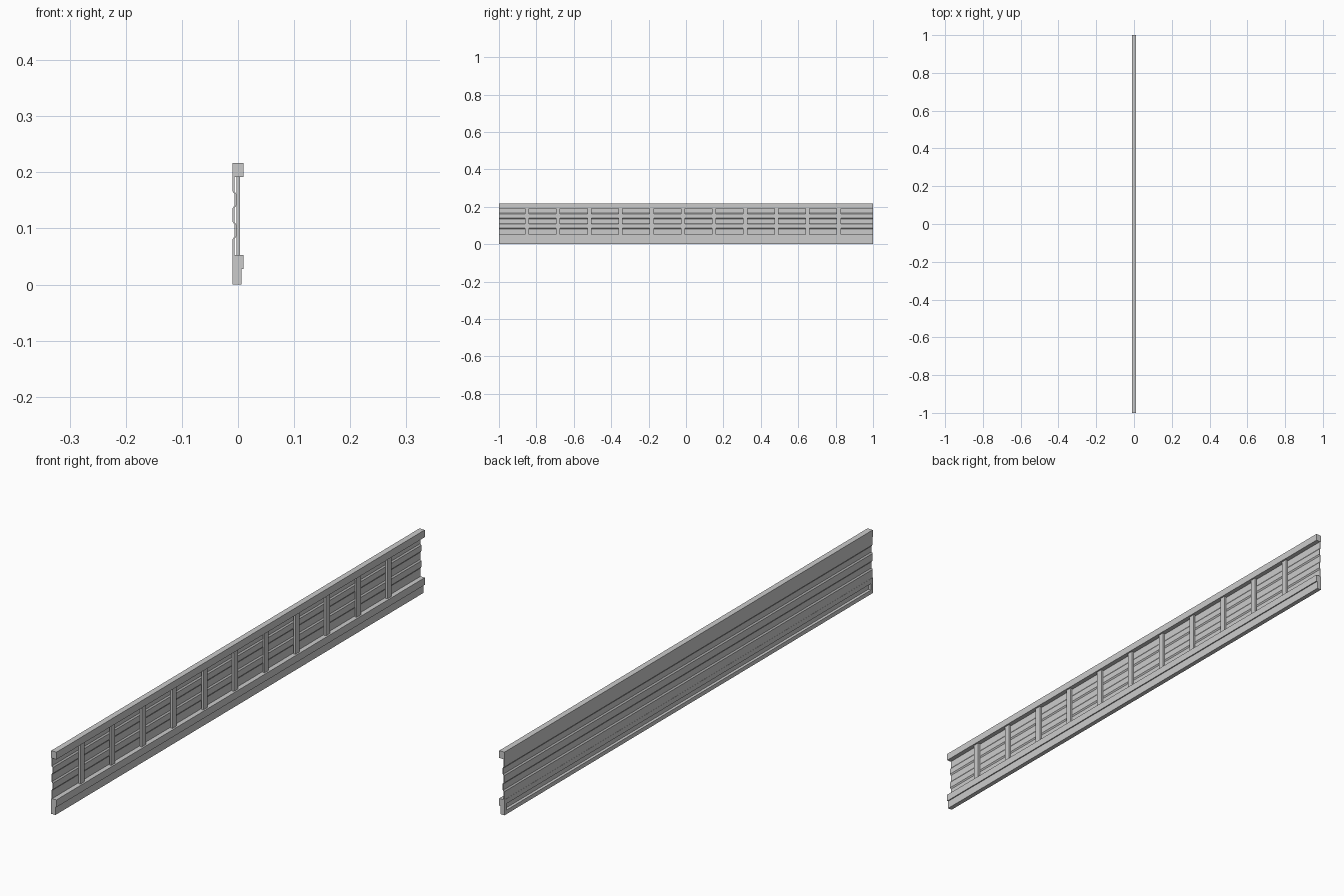
import bpy, bmesh

if "Cube" in bpy.data.objects:
    bpy.data.objects.remove(bpy.data.objects["Cube"])

def extrude(name, profile, y0=-1.0, y1=1.0):
    """Extrude an x/z outline along y."""
    bm = bmesh.new()
    face = bm.faces.new([bm.verts.new((x, y0, z)) for x, z in profile])
    ext = bmesh.ops.extrude_face_region(bm, geom=[face])
    verts = [g for g in ext["geom"] if isinstance(g, bmesh.types.BMVert)]
    bmesh.ops.translate(bm, verts=verts, vec=(0, y1 - y0, 0))
    bmesh.ops.recalc_face_normals(bm, faces=bm.faces)
    mesh = bpy.data.meshes.new(name)
    bm.to_mesh(mesh)
    bm.free()
    obj = bpy.data.objects.new(name, mesh)
    bpy.context.collection.objects.link(obj)
    return obj

def box(name, x0, x1, z0, z1, y0=-1.0, y1=1.0):
    return extrude(name, [(x0, z0), (x1, z0), (x1, z1), (x0, z1)], y0, y1)

# Top rail
box("top_rail", -0.01, 0.01, 0.192, 0.217)

# Bottom rail: stepped front, grooved back closed by end caps
extrude("bottom_rail", [(-0.01, 0), (0.006, 0), (0.006, 0.028), (0.01, 0.028),
                        (0.01, 0.053), (-0.01, 0.053), (-0.01, 0.036),
                        (0.0, 0.036), (0.0, 0.014), (-0.01, 0.014)])
for side in (-1, 1):
    a, b = sorted((side, side * 0.99))
    box("rail_end_cap", -0.01, 0.0, 0.014, 0.036, a, b)

# Corrugated panel: three outer bands, two inner bands
t = 0.003
line = [(-0.0095, 0.053), (-0.0095, 0.081), (-0.006, 0.086), (-0.006, 0.107),
        (-0.0095, 0.112), (-0.0095, 0.136), (-0.006, 0.141), (-0.006, 0.161),
        (-0.0095, 0.166), (-0.0095, 0.192)]
extrude("corrugated_panel", line + [(x + t, z) for x, z in reversed(line)])

# Vertical studs on the front side
for i in range(11):
    y = -0.85 + i / 6
    box("stud", -0.003, 0.004, 0.053, 0.192, y - 0.011, y + 0.011)
